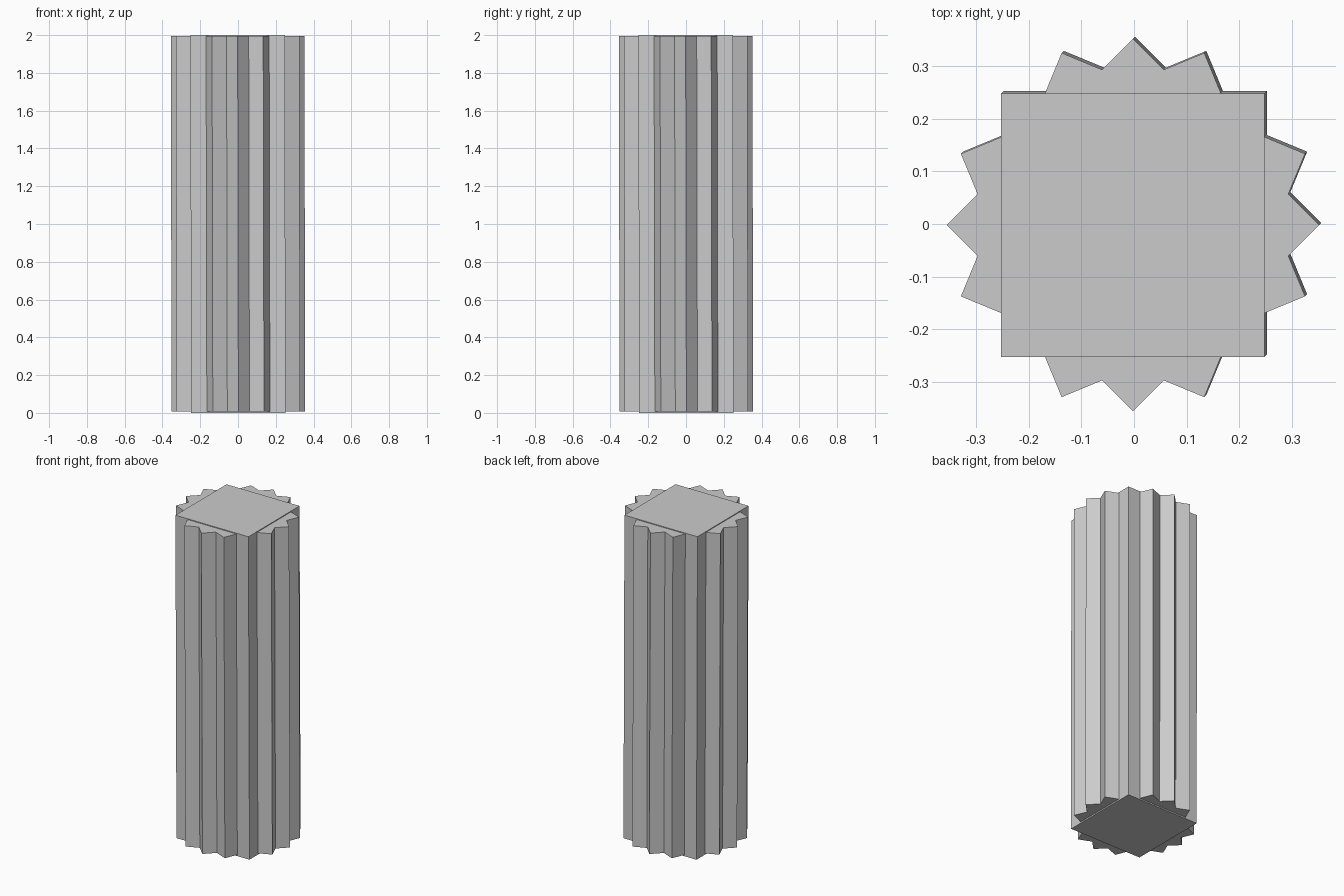
import bpy
from math import radians

if "Cube" in bpy.data.objects:
    bpy.data.objects.remove(bpy.data.objects["Cube"])

SIDE = 0.5      # width of every square prism
TILT = 0.002    # very slight lean of the whole column


def square_prism(name, angle, z0, z1):
    bpy.ops.mesh.primitive_cube_add(size=1)
    ob = bpy.context.object
    ob.name = name
    # size and twist about the vertical axis
    ob.scale = (SIDE, SIDE, z1 - z0)
    ob.rotation_euler = (0, 0, radians(angle))
    ob.location = (0, 0, (z0 + z1) / 2)
    bpy.ops.object.transform_apply(location=True, rotation=True, scale=True)
    # lean: the top drifts slightly towards -x and -y
    for v in ob.data.vertices:
        lean = TILT * (v.co.z - 1)
        v.co.x -= lean
        v.co.y -= lean
    return ob


# central square core, slightly taller than the rest
square_prism("column_core", 0, 0.0, 2.0)

# twisted prisms that form the pointed flutes
for i in range(1, 4):
    square_prism(f"column_flute_{i}", 22.5 * i, 0.008, 1.995)
